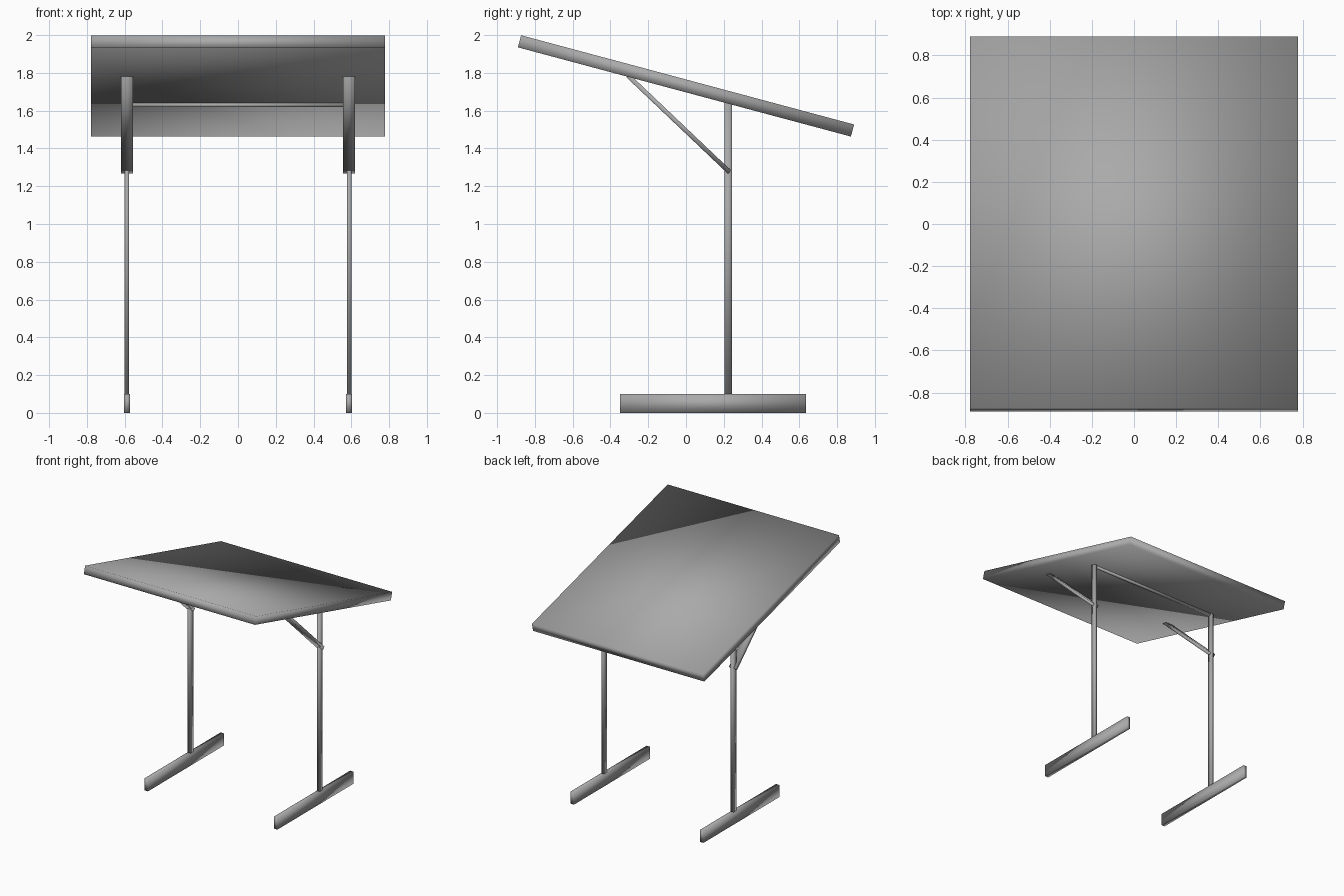
import bpy
from math import radians, atan2, hypot

if "Cube" in bpy.data.objects:
    bpy.data.objects.remove(bpy.data.objects["Cube"], do_unlink=True)

# Single grey finish
grey = bpy.data.materials.new("plain_grey")
grey.use_nodes = True
colour = (0.4, 0.4, 0.4, 1)
grey.diffuse_color = colour
grey.node_tree.nodes["Principled BSDF"].inputs["Base Color"].default_value = colour


def box(name, centre, size, tilt=0.0):
    """Softly shaded box, tilted about the x axis."""
    bpy.ops.mesh.primitive_cube_add(size=1, location=centre, rotation=(tilt, 0, 0))
    obj = bpy.context.object
    obj.name = name
    obj.scale = size
    bpy.ops.object.transform_apply(location=False, rotation=False, scale=True)
    obj.data.materials.append(grey)
    bpy.ops.object.shade_smooth()
    return obj


# Tilted board, high at the front
box("tabletop", (0, 0, 1.731), (1.556, 1.825, 0.066), radians(-15))

# Thin rail joining the tops of the posts
box("cross_rail", (0, 0.223, 1.63), (1.176, 0.022, 0.02))

# Brace end points in the side plane: (y, z)
low, high = (0.23, 1.275), (-0.307, 1.785)
dy, dz = low[0] - high[0], low[1] - high[1]

for side, x in (("left", 0.588), ("right", -0.588)):
    box(side + "_foot", (x, 0.143, 0.05), (0.03, 0.985, 0.1))
    box(side + "_post", (x, 0.223, 0.868), (0.024, 0.04, 1.544))
    box(side + "_brace",
        (x, (low[0] + high[0]) / 2, (low[1] + high[1]) / 2),
        (0.063, hypot(dy, dz), 0.024), atan2(dz, dy))
